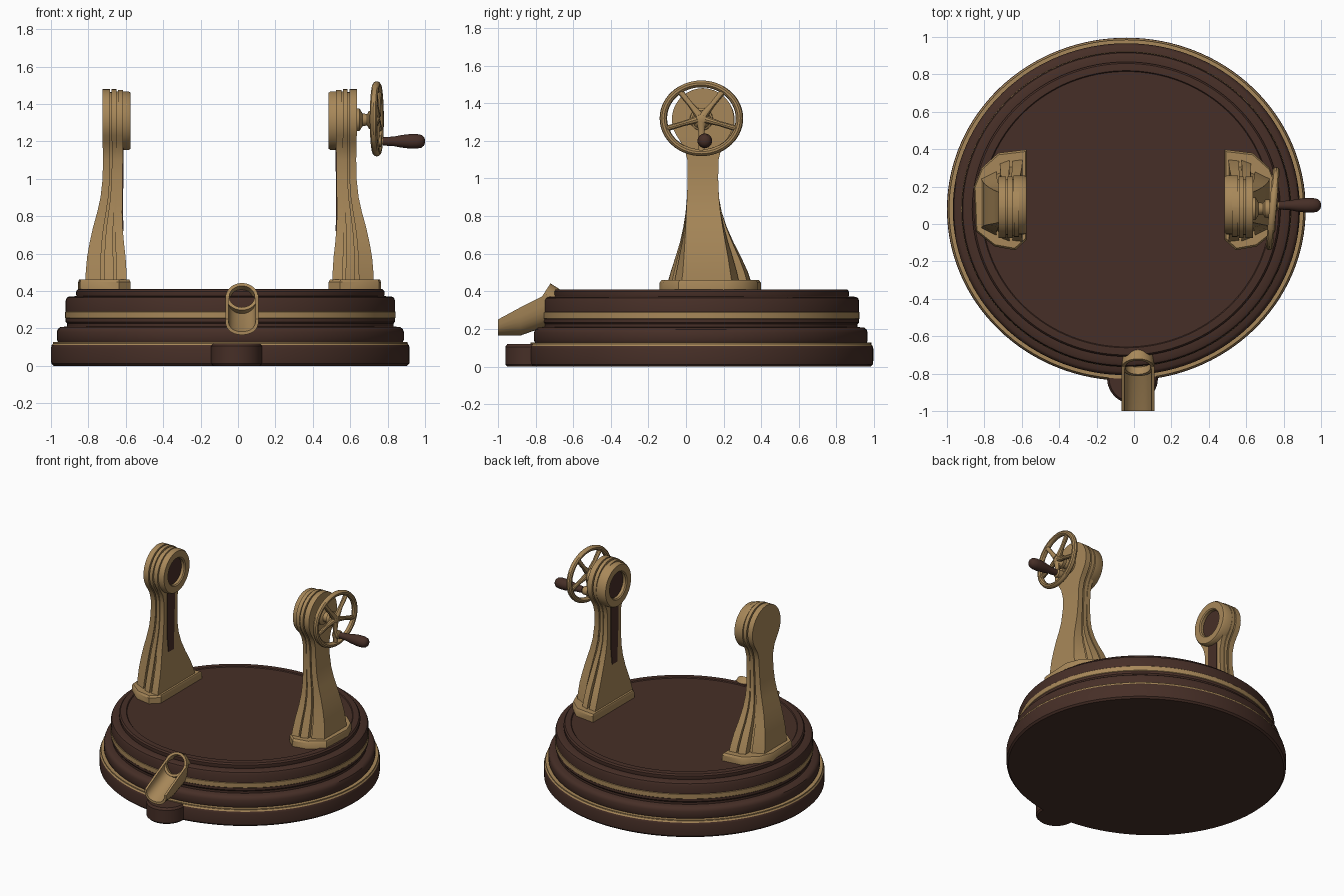
import bpy, bmesh, math
from mathutils import Matrix, Vector

if "Cube" in bpy.data.objects:
    bpy.data.objects.remove(bpy.data.objects["Cube"])


def material(name, rgb):
    m = bpy.data.materials.new(name)
    m.diffuse_color = (*rgb, 1)
    m.use_nodes = True
    m.node_tree.nodes["Principled BSDF"].inputs["Base Color"].default_value = m.diffuse_color
    return m


GOLD = material("antique gold", (0.39, 0.245, 0.10))
BROWN = material("dark wood", (0.062, 0.028, 0.020))
CX, CY, SY = -0.041, 0.079, 0.956      # base centre and y squash


def finish(bm, name, mats, rule=None, angle=35):
    bmesh.ops.remove_doubles(bm, verts=bm.verts, dist=1e-5)
    bmesh.ops.recalc_face_normals(bm, faces=bm.faces)
    if rule:
        for f in bm.faces:
            f.material_index = rule(f.calc_center_median())
    me = bpy.data.meshes.new(name)
    bm.to_mesh(me)
    bm.free()
    for m in mats:
        me.materials.append(m)
    ob = bpy.data.objects.new(name, me)
    bpy.context.collection.objects.link(ob)
    bpy.ops.object.select_all(action='DESELECT')
    ob.select_set(True)
    bpy.context.view_layer.objects.active = ob
    bpy.ops.object.shade_smooth_by_angle(angle=math.radians(angle))
    return ob


def skin(bm, rings, caps=True, closed=False):
    vs = [[bm.verts.new(p) for p in r] for r in rings]
    n, k = len(rings[0]), len(rings)
    for a in range(k if closed else k - 1):
        b = (a + 1) % k
        for i in range(n):
            j = (i + 1) % n
            bm.faces.new((vs[a][i], vs[a][j], vs[b][j], vs[b][i]))
    if caps and not closed:
        bm.faces.new(vs[0])
        bm.faces.new(vs[-1])


def lathe(bm, profile, mat, seg=32, closed=False):
    """Turn (radius, height) points about z, then place with mat."""
    rings = [[mat @ Vector((r * math.cos(t), r * math.sin(t), h))
              for t in [2 * math.pi * i / seg for i in range(seg)]] for r, h in profile]
    skin(bm, rings, closed=closed)


def along_x(x, y, z):
    return Matrix.Translation((x, y, z)) @ Matrix.Rotation(math.pi / 2, 4, 'Y')


# Stepped round base with two gold bands and a raised rim on top
bm = bmesh.new()
profile = [(0.945, 0), (0.957, 0.012), (0.959, 0.03), (0.959, 0.095), (0.955, 0.11), (0.948, 0.119),
           (0.948, 0.127), (0.922, 0.127), (0.928, 0.14), (0.928, 0.18), (0.922, 0.197), (0.908, 0.207),
           (0.872, 0.21), (0.872, 0.225), (0.88, 0.235), (0.88, 0.253), (0.883, 0.256), (0.883, 0.288),
           (0.88, 0.291), (0.88, 0.35), (0.874, 0.364), (0.86, 0.371), (0.822, 0.372), (0.824, 0.38),
           (0.824, 0.398), (0.815, 0.409), (0.79, 0.411), (0.775, 0.411), (0.77, 0.405), (0.755, 0.405)]
lathe(bm, profile, Matrix.Translation((CX, CY, 0)) @ Matrix.Diagonal((1, SY, 1, 1)), 128)
finish(bm, "round_base", [BROWN, GOLD],
       lambda c: int(0.112 < c.z < 0.13 or 0.2535 < c.z < 0.2895))

# Small rounded boss under the spout
bm = bmesh.new()
lathe(bm, [(0.125, 0), (0.136, 0.012), (0.136, 0.105), (0.125, 0.12)],
      Matrix.Translation((-0.008, -0.825, 0)), 40)
finish(bm, "front_boss", [BROWN])

# Open U-shaped spout
SX = 0.021
bm = bmesh.new()
rings = []
for y, top, bottom, floor in [(-1.0, 0.25, 0.165, 0.182), (-0.88, 0.315, 0.165, 0.23),
                              (-0.74, 0.385, 0.215, 0.30)]:
    arc = [math.pi * i / 16 for i in range(17)]
    ring = [(SX - 0.089 * math.cos(t), y, top - (top - bottom) * math.sin(t) ** 0.7) for t in arc]
    ring += [(SX + 0.073 * math.cos(t), y, top - (top - floor) * math.sin(t) ** 0.7) for t in arc]
    rings.append(ring)
skin(bm, rings)
finish(bm, "spout_trough", [GOLD])

# Tilted tube mouth behind the spout
bm = bmesh.new()
axis = Vector((0, 0.84, -0.54))
place = Matrix.Translation((SX, -0.767, 0.370)) @ axis.to_track_quat('Z', 'Y').to_matrix().to_4x4()
lathe(bm, [(0.086, 0), (0.086, 0.14), (0.068, 0.14), (0.068, 0)], place, 32, closed=True)
finish(bm, "spout_mouth", [GOLD])
bm = bmesh.new()
lathe(bm, [(0.07, 0.09), (0.07, 0.1)], place, 32)
finish(bm, "spout_hole", [BROWN])

# Two mirrored posts: u is the distance outward from the mirror line
MX, HY, HZ, HR = -0.045, 0.09, 1.315, 0.165
stations = [(0.45, 0.77, 0.55, 0.215), (0.5, 0.769, 0.551, 0.20), (0.58, 0.762, 0.556, 0.17),
            (0.66, 0.748, 0.565, 0.138), (0.74, 0.73, 0.572, 0.113), (0.82, 0.708, 0.574, 0.095),
            (0.9, 0.69, 0.573, 0.085), (1.0, 0.679, 0.572, 0.081), (1.1, 0.677, 0.571, 0.083),
            (1.16, 0.678, 0.57, 0.098), (1.2, 0.679, 0.57, 0.122)]
for i in range(13):      # round head
    a = math.radians(-30 + 118 * i / 12)
    stations.append((HZ + HR * math.sin(a), 0.68, 0.57, HR * math.cos(a)))

# layers: start and end through the thickness, foot width at each, width scale, extra flare
layers = [(0, 0.36, 0.62, 0.80, 1.0, 0.0), (0.35, 0.46, 0.76, 0.80, 0.9, 0.01),
          (0.45, 0.68, 0.86, 0.95, 1.0, 0.03), (0.67, 0.76, 0.9, 0.9, 0.92, 0.02),
          (0.75, 1.0, 0.97, 1.0, 0.96, 0.03)]

for side, sgn in (("left", -1), ("right", 1)):
    def px(u):
        return MX + sgn * u

    # Bevelled foot plate
    foot = [(0.53, -0.085), (0.59, -0.14), (0.70, -0.12), (0.80, -0.04), (0.81, 0.20),
            (0.77, 0.30), (0.68, 0.38), (0.53, 0.398)]
    bm = bmesh.new()
    rings = []
    for z, s in [(0.40, 1), (0.447, 1), (0.46, 0.96)]:
        rings.append([(px(0.67 + (u - 0.67) * s), 0.125 + (y - 0.125) * s, z) for u, y in foot])
    skin(bm, rings)
    finish(bm, side + "_foot_plate", [GOLD])

    # Layered column with a round head
    bm = bmesh.new()
    for f0, f1, k0, k1, scale, flare in layers:
        rings = []
        for z, uo, ui, w in stations:
            low = min(1, max(0, (0.92 - z) / 0.47))
            low = low * low * (3 - 2 * low)
            if z > HZ:
                z = HZ + (z - HZ) * scale
            ring = []
            for f, k, order in ((f0, k0, (-1, 1)), (f1, k1, (1, -1))):
                u = uo + (ui - uo) * f
                half = w * scale * (1 + (k - 1) * low)
                for d in order:
                    ring.append((px(u), HY + 0.02 * low + d * half + (flare * low if d > 0 else 0), z))
            rings.append(ring)
        skin(bm, rings)
    finish(bm, side + "_column", [GOLD])

    # Dark inlay down the inner face of the neck
    bm = bmesh.new()
    rings = []
    for z, u, w in [(0.72, 0.5705, 0.03), (0.82, 0.574, 0.038), (0.9, 0.573, 0.042),
                    (1.0, 0.572, 0.042), (1.1, 0.571, 0.045), (1.17, 0.57, 0.045)]:
        rings.append([(px(u + e), HY + d * w, z) for e, d in ((-0.004, -1), (-0.004, 1), (0.004, 1), (0.004, -1))])
    skin(bm, rings)
    finish(bm, side + "_neck_inlay", [BROWN])

    # Bearing collar with a dark socket
    turn = Matrix.Translation((MX, HY + 0.012, HZ - 0.005)) @ Matrix.Rotation(sgn * math.pi / 2, 4, 'Y')
    bm = bmesh.new()
    lathe(bm, [(0.157, 0.60), (0.157, 0.54), (0.15, 0.53), (0.103, 0.53), (0.095, 0.537), (0.095, 0.60)],
          turn, 48, closed=True)
    finish(bm, side + "_bearing_collar", [GOLD])
    bm = bmesh.new()
    lathe(bm, [(0.096, 0.558), (0.096, 0.575)], turn, 48)
    finish(bm, side + "_bearing_socket", [BROWN])

# Hand wheel on the right post: hub, rim and five spokes
WX, WY, WZ = 0.742, 0.082, 1.32
bm = bmesh.new()
lathe(bm, [(0.062, 0.625), (0.06, 0.65), (0.035, 0.665), (0.03, 0.69), (0.048, 0.70), (0.05, 0.725),
           (0.035, 0.75), (0.02, 0.757)], along_x(0, WY, WZ - 0.005), 28)
finish(bm, "wheel_hub", [GOLD])

tilt = Matrix.Translation((WX, WY, WZ)) @ Matrix.Rotation(-0.09, 4, 'Z') @ Matrix.Diagonal((1, 1.11, 1, 1))
bm = bmesh.new()
rim = [(0.183 + 0.018 * math.cos(t), 0.02 * math.sin(t)) for t in [math.pi * i / 5 for i in range(10)]]
lathe(bm, rim, tilt @ Matrix.Rotation(math.pi / 2, 4, 'Y'), 56, closed=True)
finish(bm, "wheel_rim", [GOLD])

bm = bmesh.new()
for i in range(5):
    spin = tilt @ Matrix.Rotation(math.pi + i * math.tau / 5, 4, 'X')
    lathe(bm, [(0.021, 0.02), (0.014, 0.09), (0.016, 0.182)], spin, 10)
finish(bm, "wheel_spokes", [GOLD])

# Crank handle: gold pin and turned wooden grip
bm = bmesh.new()
lathe(bm, [(0.03, 0.725), (0.03, 0.765), (0.018, 0.77), (0.018, 0.80)], along_x(0, 0.1, 1.2), 24)
finish(bm, "handle_pin", [GOLD])
bm = bmesh.new()
lathe(bm, [(0.022, 0.775), (0.024, 0.80), (0.025, 0.83), (0.033, 0.87), (0.039, 0.92), (0.039, 0.955),
           (0.034, 0.982), (0.022, 0.995), (0.008, 1.0)], along_x(0, 0.1, 1.2), 28)
finish(bm, "handle_grip", [BROWN], angle=50)
